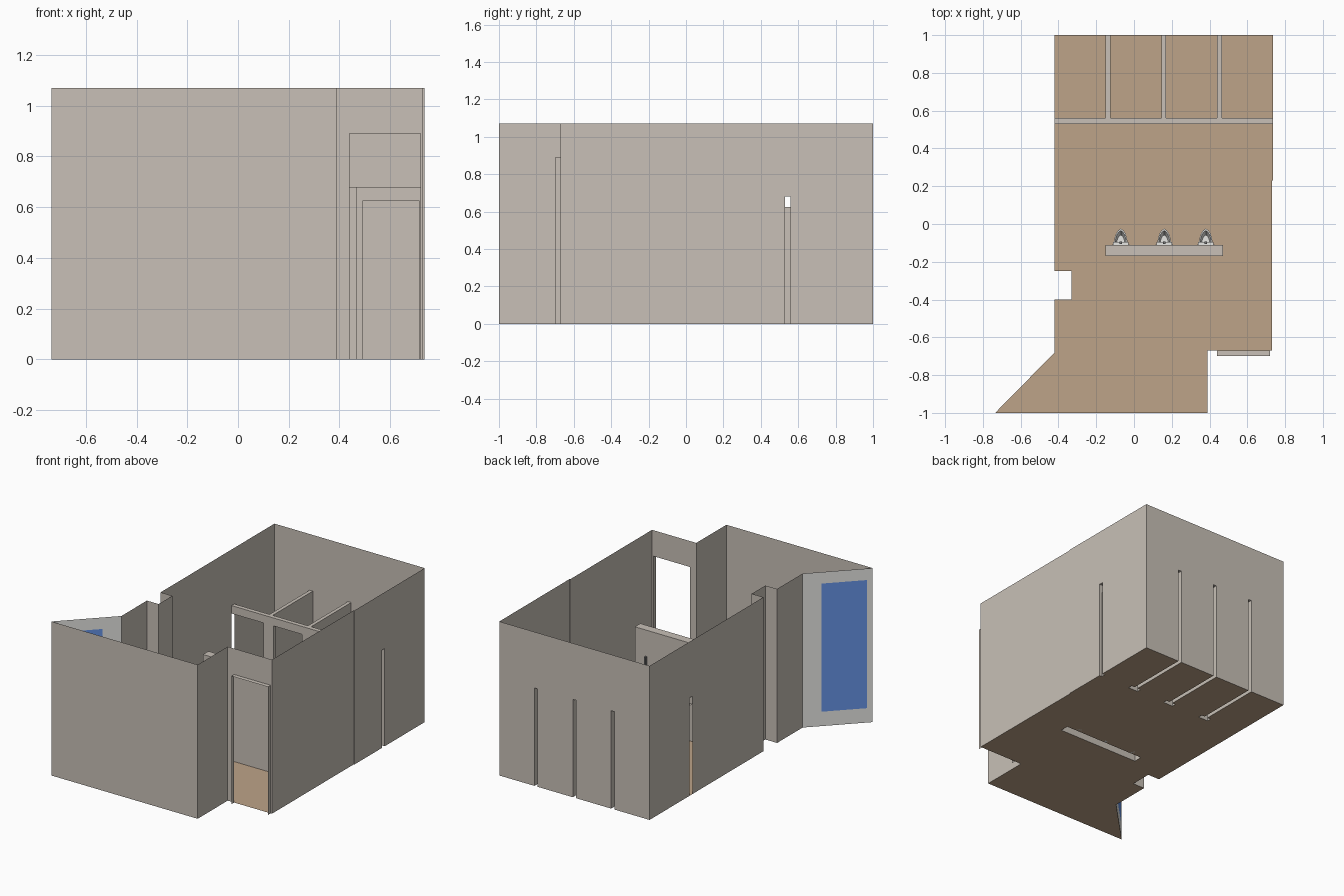
import bpy, bmesh, math
from mathutils import Vector

if "Cube" in bpy.data.objects:
    bpy.data.objects.remove(bpy.data.objects["Cube"])


def material(name, rgb):
    m = bpy.data.materials.new(name)
    lin = [((c / 255 + 0.055) / 1.055) ** 2.4 for c in rgb]
    m.diffuse_color = (*lin, 1)
    m.use_nodes = True
    m.node_tree.nodes["Principled BSDF"].inputs["Base Color"].default_value = m.diffuse_color
    return m


WALL = material("warm_grey_wall", (200, 192, 183))
FLOOR = material("tan_floor", (190, 164, 136))
WHITE = material("white", (232, 232, 229))
BLUE = material("blue_glass", (105, 152, 236))
METAL = material("grey_metal", (120, 120, 120))

H, PH, DH = 1.07, 0.68, 0.625            # room, partition and stall door heights
L, R = -0.42, 0.735                      # side walls
YF, YB = 0.53, 0.56                      # stall front thickness
PARTS = [(a, a + 0.025) for a in (-0.15, 0.145, 0.44)]
DOORS = [(L, -0.175), (-0.10, 0.12), (0.195, 0.415), (0.49, 0.715)]


def finish(name, bm, *mats):
    me = bpy.data.meshes.new(name)
    bm.to_mesh(me)
    bm.free()
    ob = bpy.data.objects.new(name, me)
    for m in mats:
        me.materials.append(m)
    bpy.context.collection.objects.link(ob)
    return ob


def face(bm, pts, mat=0):
    f = bm.faces.new([bm.verts.new(p) for p in pts])
    f.material_index = mat
    return f


def wall(bm, p, q, height, openings=()):
    """Upright sheet from p to q; openings (start, end, height) notch the bottom."""
    p, q = Vector(p), Vector(q)
    n = (q - p).length
    d = (q - p) / n
    pts = [] if openings and openings[0][0] == 0 else [(0, 0)]
    for a, b, h in openings:
        pts += ([(a, 0)] if a > 0 else []) + [(a, h), (b, h), (b, 0)]
    pts += [(n, 0), (n, height), (0, height)]
    face(bm, [(*(p + d * t), z) for t, z in reversed(pts)])


def box(bm, x0, x1, y0, y1, z0, z1):
    r = bmesh.ops.create_cube(bm, size=1)
    for v in r["verts"]:
        v.co = ((x0 + x1) / 2 + v.co.x * (x1 - x0), (y0 + y1) / 2 + v.co.y * (y1 - y0),
                (z0 + z1) / 2 + v.co.z * (z1 - z0))
    return r["verts"]


# Room walls: thin sheets with slots where the partitions meet them
bm = bmesh.new()
slots = [(a - L, b - L, PH) for a, b in PARTS]
wall(bm, (L, 1), (R, 1), H, slots)
wall(bm, (R, 1), (R, 0.23), H, [(1 - YB, 1 - YF, PH)])
wall(bm, (R, 0.23), (0.73, 0.23), H)
wall(bm, (0.73, 0.23), (0.73, -0.67), H)
wall(bm, (0.73, -0.67), (0.39, -0.67), H, [(0.01, 0.29, 0.89)])
wall(bm, (0.39, -0.67), (0.39, -1), H)
wall(bm, (0.39, -1), (-R, -1), H)
jog = [(L, -0.68), (L, -0.40), (-0.33, -0.40), (-0.33, -0.25), (L, -0.25)]
for p, q in zip(jog, jog[1:]):
    wall(bm, p, q, H)
wall(bm, (L, -0.25), (L, 1), H, [(YF + 0.25, YB + 0.25, PH)])
finish("room_walls", bm, WALL)

# Entrance surround: open tunnel standing out from the doorway
bm = bmesh.new()
for x in (0.44, 0.72):
    wall(bm, (x, -0.67), (x, -0.70), 0.89)
face(bm, [(0.44, -0.70, 0.89), (0.72, -0.70, 0.89), (0.72, -0.67, 0.89), (0.44, -0.67, 0.89)])
finish("entrance_surround", bm, WALL)

# Diagonal wall: white with a blue pane
bm = bmesh.new()
p, q = Vector((-R, -1)), Vector((L, -0.68))
ts, zs = (0, 0.085, 0.73, 1), (0, 0.10, 0.99, H)
for i in range(3):
    for j in range(3):
        a, b = p.lerp(q, ts[i]), p.lerp(q, ts[i + 1])
        face(bm, [(*b, zs[j]), (*a, zs[j]), (*a, zs[j + 1]), (*b, zs[j + 1])],
             int(i == 1 and j == 1))
bmesh.ops.remove_doubles(bm, verts=bm.verts, dist=1e-5)
finish("diagonal_window_wall", bm, WHITE, BLUE)

# Stall partitions: hollow, open at the floor and at the walls
bm = bmesh.new()
wall(bm, (L, YF), (R, YF), PH, [(a - L, b - L, DH) for a, b in DOORS])
edges = [L] + [x for pr in PARTS for x in pr] + [R]
for (a, b), x0, x1 in zip(DOORS, edges[::2], edges[1::2]):
    wall(bm, (x0, YB), (x1, YB), PH, [(a - x0, b - x0, DH)])
    face(bm, [(a, YF, DH), (a, YB, DH), (b, YB, DH), (b, YF, DH)])
    for x in (a, b):
        if x != L:
            wall(bm, (x, YF), (x, YB), DH)
for pr in PARTS:
    for x in pr:
        wall(bm, (x, YB), (x, 1), PH)
top = [(L, YF), (R, YF), (R, YB)]
for a, b in reversed(PARTS):
    top += [(b, YB), (b, 1), (a, 1), (a, YB)]
face(bm, [(x, y, PH) for x, y in top + [(L, YB)]])
finish("stall_partitions", bm, WALL)

# Low wall behind the urinals: hollow, open at the floor
bm = bmesh.new()
ring = [(-0.15, -0.17), (-0.15, -0.11), (0.47, -0.11), (0.47, -0.17)]
for p, q in zip(ring, ring[1:] + ring[:1]):
    wall(bm, p, q, PH)
face(bm, [(x, y, PH) for x, y in reversed(ring)])
finish("low_wall", bm, WALL)

# Floor: outline with slots under the hollow partitions and a hole under the low wall
outline = [(L, 1)]
for a, b in PARTS:
    s0, s1 = a - 0.025, b + 0.025
    outline += [(a, 1), (a, YB), (s0, YB), (s0, YF), (s1, YF), (s1, YB), (b, YB), (b, 1)]
outline += [(R, 1), (R, YB), (0.715, YB), (0.715, YF), (R, YF), (R, 0.23), (0.73, 0.23),
            (0.73, -0.67), (0.39, -0.67), (0.39, -1), (-R, -1)] + jog
bm = bmesh.new()
loops = []
for loop in (outline, ring):
    vs = [bm.verts.new((x, y, 0)) for x, y in loop]
    loops += [bm.edges.new((vs[i - 1], vs[i])) for i in range(len(vs))]
bmesh.ops.triangle_fill(bm, edges=loops, use_beauty=True, normal=(0, 0, 1))
bm.normal_update()
for f in bm.faces:
    if f.normal.z < 0:
        f.normal_flip()
finish("floor", bm, FLOOR)

# Urinals: bell-shaped bowls lofted from one section, with back plate and flush pipe
half = [(0.045, 0), (0.036, 0.012), (0.033, 0.035), (0.025, 0.06), (0.013, 0.078)]
section = half + [(0, 0.085)] + [(-x, y) for x, y in reversed(half)]
levels = [(0, .4, .4), (0.12, .5, .55), (0.19, .95, .95), (0.23, 1, 1),
          (0.23, .82, .88), (0.19, .6, .6)]
for i, cx in enumerate((-0.07, 0.16, 0.38)):
    bm = bmesh.new()
    rings = [[bm.verts.new((cx + x * w, -0.11 + y * d, z)) for x, y in section]
             for z, w, d in levels]
    for r0, r1 in zip(rings, rings[1:]):
        for k in range(len(section)):
            bm.faces.new((r0[k - 1], r0[k], r1[k], r1[k - 1]))
    bm.faces.new(rings[-1])
    bm.faces.new(rings[0][::-1])
    box(bm, cx - 0.04, cx + 0.04, -0.11, -0.095, 0.2, 0.42)
    for v in box(bm, cx - 0.006, cx + 0.006, -0.107, -0.092, 0.42, 0.5):
        for f in v.link_faces:
            f.material_index = 1
    bmesh.ops.recalc_face_normals(bm, faces=bm.faces)
    finish(f"urinal_{i + 1}", bm, WHITE, METAL)
